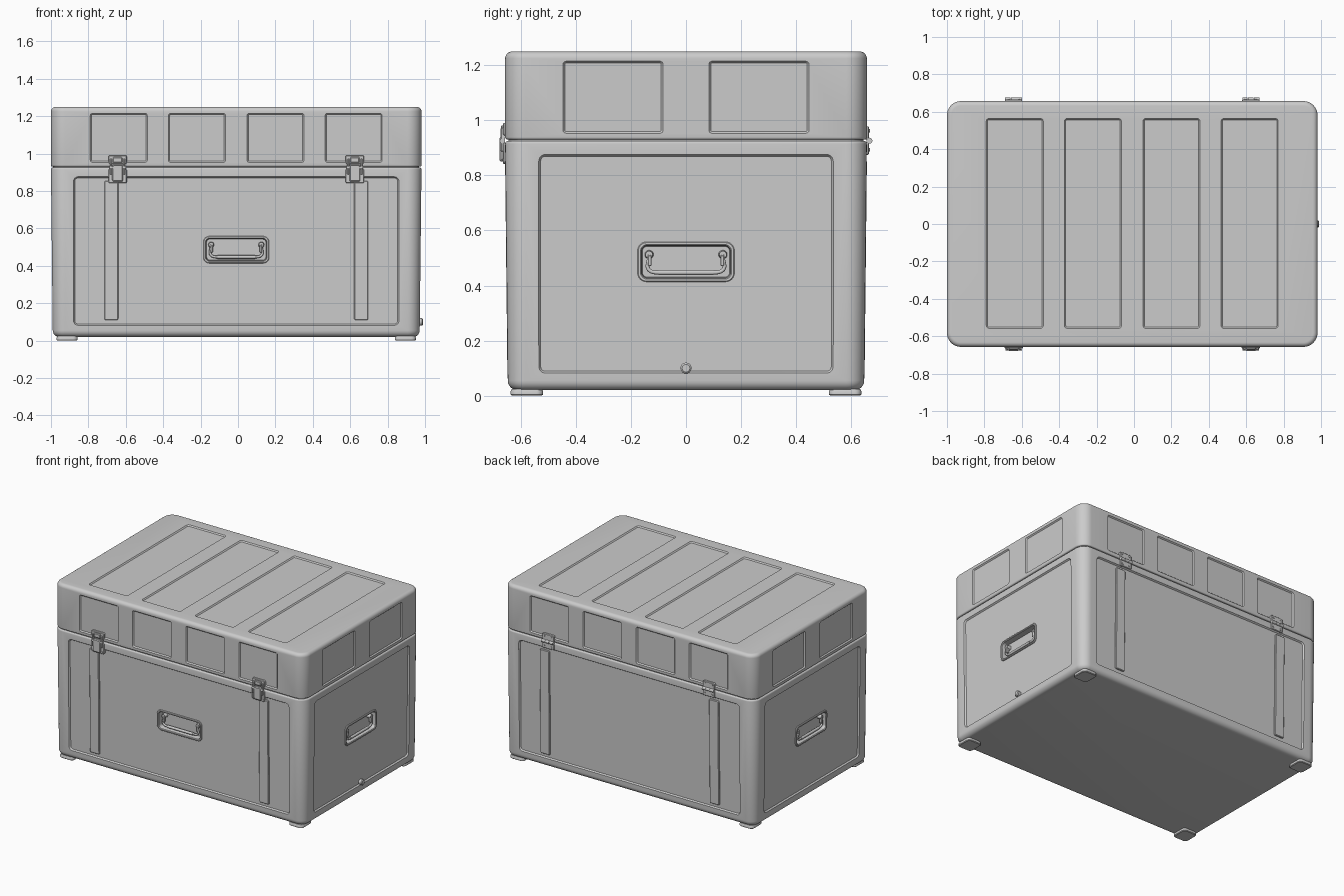
import bpy, bmesh
from math import radians, sin, cos, pi, atan
from mathutils import Matrix

if "Cube" in bpy.data.objects:
    bpy.data.objects.remove(bpy.data.objects["Cube"])

CX = -0.0095                       # case is offset so the drain plug ends at x = 1
HX, HY, TOP = 0.9905, 0.657, 0.925  # half sizes at the seam height
TAPER = 0.01


def side(i, lid=False):
    """Frame on a wall (0 front, 1 right, 2 back, 3 left): x along, y up, z outward."""
    dist = (HX if i % 2 else HY) - (0 if lid else TAPER)
    tilt = 0 if lid else atan(TAPER / TOP)
    return (Matrix.Translation((CX, 0, 0)) @ Matrix.Rotation(i * pi / 2, 4, 'Z')
            @ Matrix.Translation((0, -dist, 0)) @ Matrix.Rotation(pi / 2 + tilt, 4, 'X'))


def loft(bm, M, u, v, rings, loop=False, n=6):
    """Stack rounded rectangles (depth, width, height, radius)."""
    loops = []
    for d, w, h, r in rings:
        ring = []
        for k, (sx, sy) in enumerate(((1, 1), (-1, 1), (-1, -1), (1, -1))):
            for j in range(n + 1):
                a = (k + j / n) * pi / 2
                p = (u + sx * (w / 2 - r) + r * cos(a), v + sy * (h / 2 - r) + r * sin(a), d)
                ring.append(bm.verts.new((M @ Matrix.Translation(p)).translation))
        loops.append(ring)
    pairs = list(zip(loops, loops[1:])) + ([(loops[-1], loops[0])] if loop else [])
    for a, b in pairs:
        for i in range(len(a)):
            j = (i + 1) % len(a)
            bm.faces.new((a[i], a[j], b[j], b[i]))
    if not loop:
        bm.faces.new(loops[0][::-1])
        bm.faces.new(loops[-1])


def block(bm, M, u, v, w, h, d0, d1, r=0.008, b=0.003):
    loft(bm, M, u, v, [(d0, w, h, r), (d1 - b, w, h, r),
                       (d1, w - 2 * b, h - 2 * b, max(r - b, 0.001))], n=4)


def recess(bm, M, u, v, w, h, depth=0.01, r=0.02, slope=0.007):
    loft(bm, M, u, v, [(-depth, w - 2 * slope, h - 2 * slope, r - slope), (0, w, h, r),
                       (0.04, w, h, r)])


def cyl(bm, M, p, radius, length, axis='Z', r2=None, seg=20):
    R = Matrix.Rotation(pi / 2, 4, 'Y') if axis == 'X' else Matrix()
    bmesh.ops.create_cone(bm, cap_ends=True, segments=seg, radius1=radius,
                          radius2=radius if r2 is None else r2, depth=length,
                          matrix=M @ Matrix.Translation(p) @ R)


def finish(bm, name, cutters=()):
    bmesh.ops.recalc_face_normals(bm, faces=bm.faces)
    me = bpy.data.meshes.new(name)
    bm.to_mesh(me)
    bm.free()
    ob = bpy.data.objects.new(name, me)
    bpy.context.collection.objects.link(ob)
    bpy.ops.object.select_all(action='DESELECT')
    bpy.context.view_layer.objects.active = ob
    ob.select_set(True)
    for c in cutters:
        m = ob.modifiers.new("cut", 'BOOLEAN')
        m.operation, m.object, m.solver = 'DIFFERENCE', c, 'EXACT'
        bpy.ops.object.modifier_apply(modifier=m.name)
        bpy.data.objects.remove(c)
    bpy.ops.object.shade_smooth_by_angle(angle=radians(32))
    return ob


def shell(bm, steps):
    """Rounded box from (z, inset, taper) steps."""
    loft(bm, Matrix.Translation((CX, 0, 0)), 0, 0,
         [(z, 2 * (HX - i), 2 * (HY - i), max(0.075 - i, 0.03)) for z, i in steps], n=10)


def arc(z, inset, r, a0, a1, n=6):
    return [(z + r * sin(a), inset + r * (1 - cos(a)))
            for a in (a0 + (a1 - a0) * k / n for k in range(n + 1))]


HANDLE_Z = 0.486
HANDLE_SIDES = {0: "front", 1: "right", 3: "left"}

# Lower case with wall panels and handle pockets
cut = bmesh.new()
pocket = bmesh.new()
for i in range(4):
    recess(cut, side(i), 0, 0.479, 1.07 if i % 2 else 1.74, 0.795, 0.01, 0.025)
    if i in HANDLE_SIDES:
        recess(pocket, side(i), 0, HANDLE_Z, 0.325, 0.12, 0.045, 0.022, 0.004)
cutters = [finish(cut, "panel_cutter"), finish(pocket, "pocket_cutter")]
for c in cutters:
    c.hide_render = True
bm = bmesh.new()
shell(bm, arc(0.055, 0.0095, 0.035, -pi / 2, 0) + arc(TOP - 0.01, 0, 0.01, 0, pi / 2, 4))
finish(bm, "lower_case", cutters)

# Lid with shallow panels on top and walls
cut = bmesh.new()
for k in (-0.628, -0.21, 0.21, 0.628):
    recess(cut, Matrix.Translation((CX, 0, 1.25)), k, 0.003, 0.305, 1.122, 0.008, 0.015)
    for i in (0, 2):
        recess(cut, side(i, True), k, 1.084, 0.305, 0.262, 0.008, 0.012)
for k in (-0.265, 0.265):
    for i in (1, 3):
        recess(cut, side(i, True), k, 1.084, 0.364, 0.262, 0.008, 0.012)
cutter = finish(cut, "lid_cutter")
cutter.hide_render = True
bm = bmesh.new()
shell(bm, arc(0.939, 0, 0.009, -pi / 2, 0, 4) + arc(1.225, 0, 0.025, 0, pi / 2))
finish(bm, "lid", [cutter])

# Gasket filling the seam
bm = bmesh.new()
shell(bm, [(0.915, 0.012), (0.94, 0.012)])
finish(bm, "gasket")

# Corner feet
bm = bmesh.new()
for sx in (-1, 1):
    for sy in (-1, 1):
        loft(bm, Matrix.Translation((CX, 0, 0)), sx * 0.904, sy * 0.578,
             [(0, 0.102, 0.108, 0.02), (0.004, 0.112, 0.118, 0.025), (0.016, 0.112, 0.118, 0.025),
              (0.024, 0.104, 0.11, 0.022)])
finish(bm, "feet")

# Raised vertical ribs on front and back
bm = bmesh.new()
for i in (0, 2):
    for s in (-1, 1):
        block(bm, side(i), s * 0.668, 0.482, 0.075, 0.745, -0.014, 0.001, 0.01, 0.004)
finish(bm, "ribs")

# Drop handles: rim, pivots, bail and grip
for i, label in HANDLE_SIDES.items():
    M = side(i)
    bm = bmesh.new()
    loft(bm, M, 0, HANDLE_Z, [(-0.014, 0.352, 0.145, 0.032), (-0.005, 0.352, 0.145, 0.032),
                              (-0.002, 0.346, 0.139, 0.029), (-0.002, 0.331, 0.126, 0.025),
                              (-0.006, 0.323, 0.118, 0.021), (-0.02, 0.323, 0.118, 0.021)], loop=True)
    finish(bm, label + "_handle_rim")
    bm = bmesh.new()
    for s in (-1, 1):
        cyl(bm, M, (s * 0.134, 0.512, -0.031), 0.016, 0.03, r2=0.013)
        block(bm, M, s * 0.132, 0.49, 0.014, 0.04, -0.03, -0.012, 0.005)
    cyl(bm, M, (0, 0.447, -0.02), 0.0095, 0.2, 'X')
    finish(bm, label + "_handle_grip")
    cu = bpy.data.curves.new(label + "_handle_bail", 'CURVE')
    cu.dimensions, cu.bevel_depth, cu.bevel_resolution = '3D', 0.007, 3
    half = [(0.132, 0.512), (0.135, 0.49), (0.146, 0.465), (0.125, 0.447), (0.1, 0.447), (0.07, 0.447)]
    pts = [(-x, y) for x, y in half] + half[::-1]
    sp = cu.splines.new('NURBS')
    sp.points.add(len(pts) - 1)
    for p, (x, y) in zip(sp.points, pts):
        p.co = (x, y, -0.02, 1)
    sp.use_endpoint_u, sp.order_u, sp.resolution_u = True, 4, 6
    ob = bpy.data.objects.new(cu.name, cu)
    bpy.context.collection.objects.link(ob)
    ob.matrix_world = M

# Latches on the front
M = side(0, True)
for s, label in ((-1, "left"), (1, "right")):
    u = s * 0.634
    bm = bmesh.new()
    block(bm, M, u, 0.88, 0.098, 0.076, -0.014, 0.008)            # base plate
    block(bm, M, u, 0.968, 0.098, 0.046, -0.012, 0.007)           # keeper plate
    block(bm, M, u, 0.966, 0.05, 0.03, 0, 0.016, 0.006, 0.004)    # keeper hook
    block(bm, M, u, 0.895, 0.058, 0.09, 0.004, 0.021, 0.01, 0.005)  # lever
    cyl(bm, M, (u, 0.925, 0.011), 0.009, 0.088, 'X', seg=14)
    for e in (-1, 1):
        block(bm, M, u + e * 0.035, 0.93, 0.011, 0.085, 0, 0.017, 0.004)
        cyl(bm, M, (u + e * 0.038, 0.855, 0.008), 0.005, 0.006, seg=10)
    finish(bm, label + "_latch")

# Hinges on the back
M = side(2, True)
for s, label in ((-1, "right"), (1, "left")):
    u = s * 0.634
    bm = bmesh.new()
    block(bm, M, u, 0.898, 0.092, 0.046, -0.014, 0.008)
    block(bm, M, u, 0.954, 0.092, 0.046, -0.012, 0.008)
    for e in (-0.031, 0, 0.031):
        cyl(bm, M, (u + e, 0.926, 0.009), 0.011, 0.029, 'X', seg=14)
    for e in (-0.028, 0.028):
        for v in (0.893, 0.962):
            cyl(bm, M, (u + e, v, 0.009), 0.006, 0.005, seg=10)
    finish(bm, label + "_hinge")

# Drain plug low on the right side
bm = bmesh.new()
M = side(1)
cyl(bm, M, (0, 0.1, -0.008), 0.017, 0.02)
cyl(bm, M, (0, 0.1, 0.006), 0.02, 0.012)
cyl(bm, M, (0, 0.1, 0.0145), 0.02, 0.005, r2=0.014)
finish(bm, "drain_plug")
